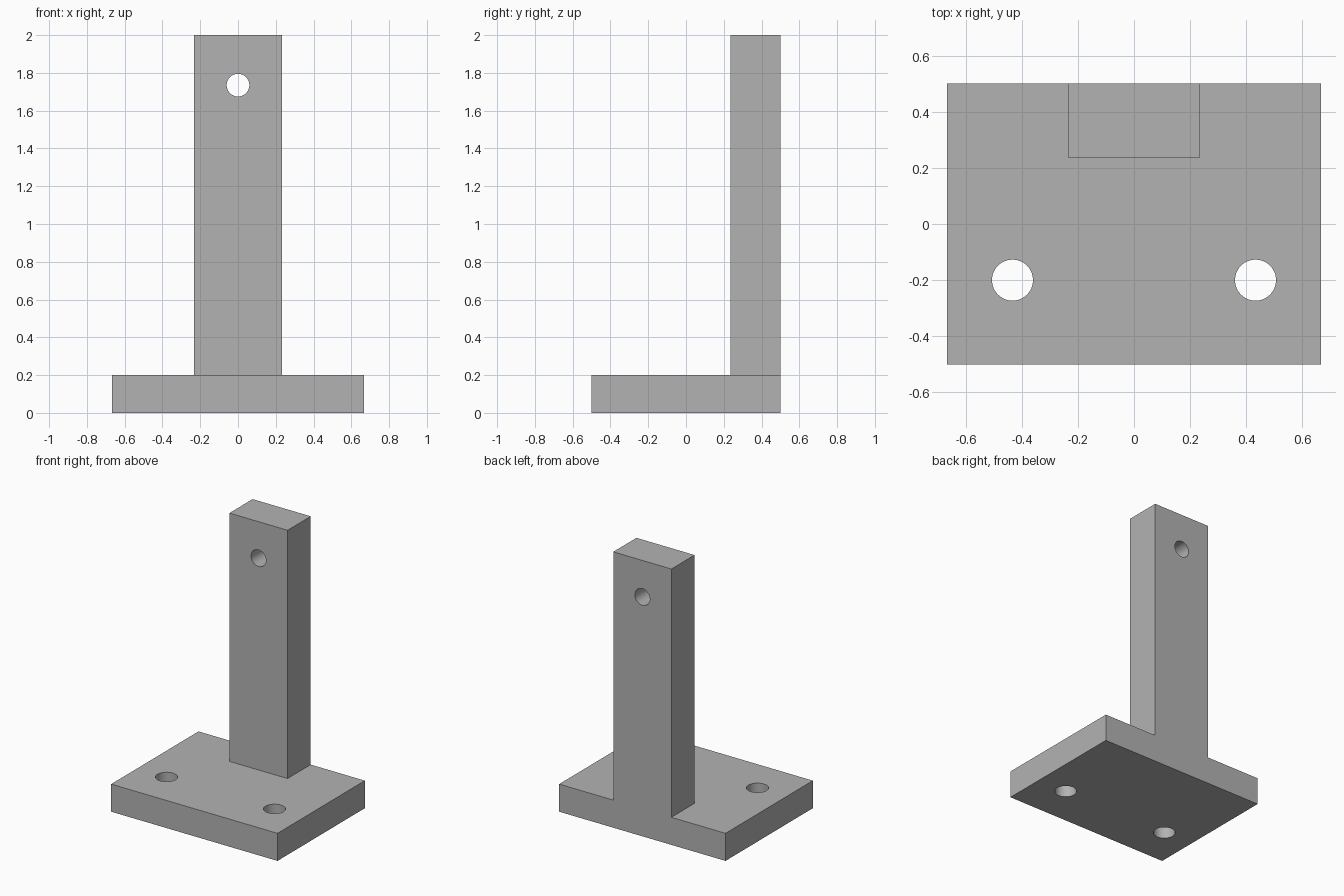
import bpy
import math

# Remove the default object
cube = bpy.data.objects.get("Cube")
if cube:
    bpy.data.objects.remove(cube, do_unlink=True)

# Plain grey material
grey = bpy.data.materials.new("plain_grey")
grey.use_nodes = True
colour = (0.45, 0.45, 0.45, 1)
grey.diffuse_color = colour
grey.node_tree.nodes["Principled BSDF"].inputs["Base Color"].default_value = colour


def box(name, low, high):
    """Box between two opposite corners."""
    centre = [(a + b) / 2 for a, b in zip(low, high)]
    bpy.ops.mesh.primitive_cube_add(size=1, location=centre)
    ob = bpy.context.object
    ob.name = name
    ob.scale = [b - a for a, b in zip(low, high)]
    bpy.ops.object.transform_apply(location=True, rotation=True, scale=True)
    ob.data.materials.append(grey)
    return ob


def combine(target, tool, operation):
    """Apply a boolean to the target and discard the tool."""
    mod = target.modifiers.new(operation.lower(), "BOOLEAN")
    mod.operation = operation
    mod.solver = "EXACT"
    mod.object = tool
    bpy.context.view_layer.objects.active = target
    bpy.ops.object.modifier_apply(modifier=mod.name)
    bpy.data.objects.remove(tool, do_unlink=True)


def drill(target, radius, location, rotation=(0, 0, 0)):
    """Cut a round through hole."""
    bpy.ops.mesh.primitive_cylinder_add(
        vertices=64, radius=radius, depth=1, location=location, rotation=rotation)
    cutter = bpy.context.object
    cutter.hide_render = True
    cutter.data.materials.append(grey)
    combine(target, cutter, "DIFFERENCE")


# Base plate and upright post, fused flush at the back
bracket = box("post_bracket", (-0.667, -0.5, 0), (0.667, 0.5, 0.2))
post = box("post", (-0.233, 0.235, 0.2), (0.233, 0.5, 2))
combine(bracket, post, "UNION")

# Two mounting holes in the base
for side in (-1, 1):
    drill(bracket, 0.073, (side * 0.433, -0.2, 0.1))

# Cross hole near the top of the post
drill(bracket, 0.06, (0, 0.37, 1.735), (math.pi / 2, 0, 0))

# Smooth bores, sharp edges
bpy.ops.object.select_all(action="DESELECT")
bracket.select_set(True)
bpy.context.view_layer.objects.active = bracket
bpy.ops.object.shade_smooth_by_angle(angle=math.radians(30))
